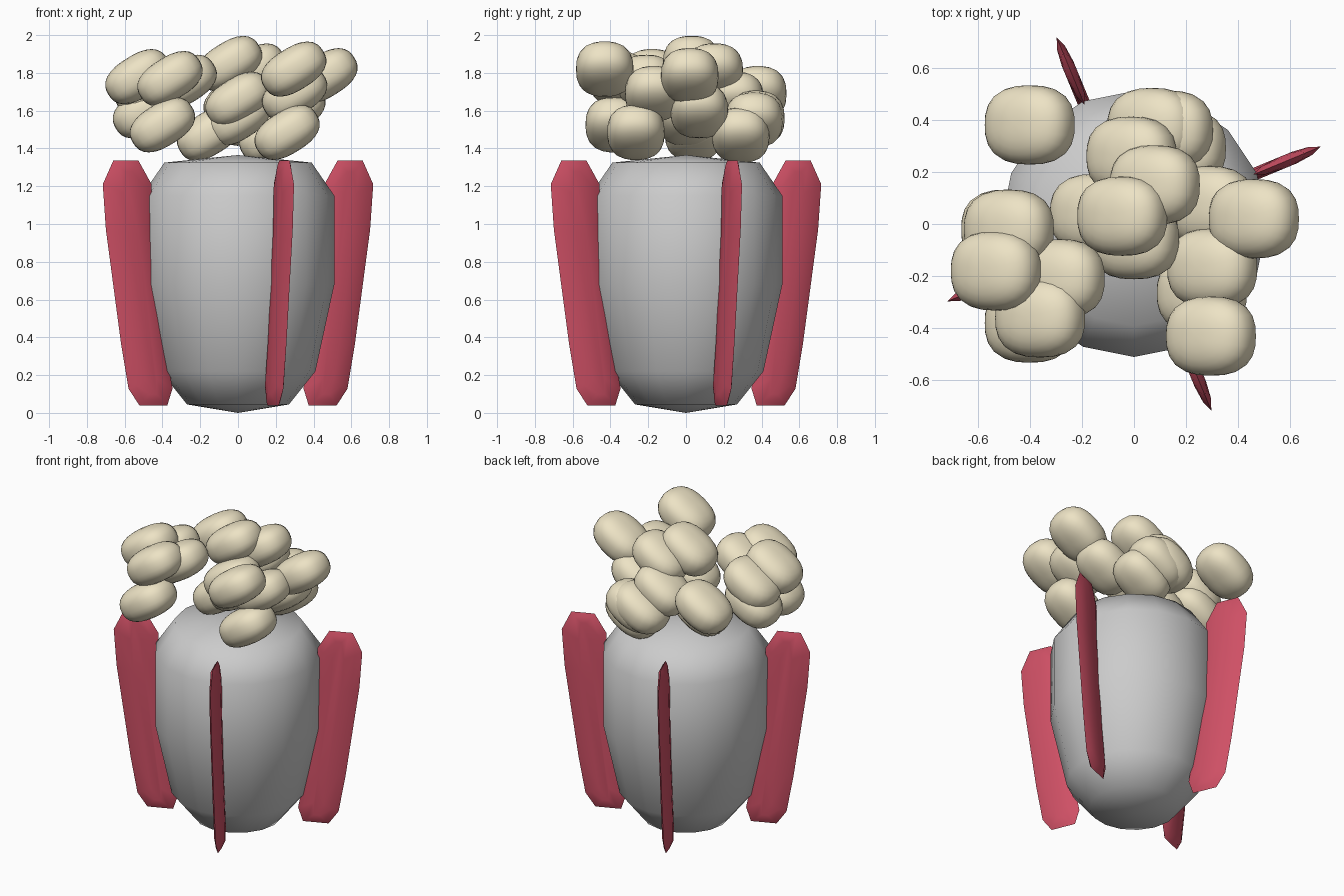
import bpy, bmesh, math
from mathutils import Matrix

if "Cube" in bpy.data.objects:
    bpy.data.objects.remove(bpy.data.objects["Cube"])


def material(name, color):
    m = bpy.data.materials.new(name)
    m.diffuse_color = color
    m.use_nodes = True
    m.node_tree.nodes["Principled BSDF"].inputs["Base Color"].default_value = m.diffuse_color
    return m


def finish(name, bm, mat=None, angle=60):
    bmesh.ops.recalc_face_normals(bm, faces=bm.faces)
    me = bpy.data.meshes.new(name)
    bm.to_mesh(me)
    bm.free()
    ob = bpy.data.objects.new(name, me)
    bpy.context.collection.objects.link(ob)
    if mat:
        me.materials.append(mat)
    bpy.ops.object.select_all(action='DESELECT')
    ob.select_set(True)
    bpy.context.view_layer.objects.active = ob
    bpy.ops.object.shade_smooth_by_angle(angle=math.radians(angle))
    return ob


def bridge(bm, a, b):
    n = len(a)
    for i in range(n):
        j = (i + 1) % n
        bm.faces.new((a[i], a[j], b[j], b[i]))


red = material("red", (0.62, 0.08, 0.13, 1))
cream = material("cream", (0.85, 0.77, 0.56, 1))

# Body: sixteen-sided barrel, narrower at the foot, shallow domed ends
profile = [(0.27, 0.045), (0.41, 0.22), (0.51, 0.68), (0.51, 1.15), (0.39, 1.325)]
bm = bmesh.new()
rings = []
for r, z in profile:
    rings.append([bm.verts.new((r * math.cos(k * math.pi / 8), r * math.sin(k * math.pi / 8), z))
                  for k in range(16)])
for a, b in zip(rings, rings[1:]):
    bridge(bm, a, b)
for ring, z in ((rings[0], 0.0), (rings[-1], 1.365)):
    tip = bm.verts.new((0, 0, z))
    for k in range(16):
        bm.faces.new((ring[k], ring[(k + 1) % 16], tip))
finish("body", bm)

# Fins: swept plates with a lens-shaped section, four around the body
outline = [(0.57, 1.335), (0.715, 1.335), (0.775, 1.21), (0.757, 0.97), (0.67, 0.365),
           (0.627, 0.127), (0.565, 0.04), (0.405, 0.04), (0.375, 0.13), (0.42, 0.365),
           (0.49, 0.97), (0.495, 1.21)]


def fin_ring(bm, inset, y):
    verts = []
    for r, z in outline:
        mid = 0.5 + 0.13 * min(max((z - 0.05) / 1.1, 0), 1)   # spine of the plate
        verts.append(bm.verts.new((mid + (r - mid) * (1 - inset), y,
                                   0.69 + (z - 0.69) * (1 - 0.12 * inset))))
    return verts


for i in range(4):
    bm = bmesh.new()
    edge = fin_ring(bm, 0, 0)
    for s in (-1, 1):
        mid = fin_ring(bm, 0.3, 0.017 * s)
        top = fin_ring(bm, 0.75, 0.024 * s)
        bridge(bm, edge, mid)
        bridge(bm, mid, top)
        bm.faces.new(top)
    bm.transform(Matrix.Rotation(math.radians(22.5 + 90 * i), 4, 'Z'))
    finish(f"fin_{i + 1}", bm, red)

# Pebbles: rounded lozenges, all tilted the same way, heaped above the body
spots = [(-.40, .38, 1.69), (-.48, -.02, 1.72), (-.49, -.02, 1.60), (-.53, -.18, 1.78),
         (-.36, -.36, 1.77), (-.40, -.38, 1.525), (-.285, -.21, 1.75), (.295, -.43, 1.82),
         (.46, .02, 1.785), (.30, -.17, 1.69), (.26, -.265, 1.485), (-.045, .03, 1.85),
         (.08, .15, 1.81), (-.01, .26, 1.66), (.07, .37, 1.56), (.13, .36, 1.55),
         (.18, .29, 1.47), (.29, .07, 1.60), (-.15, .04, 1.48), (0, -.06, 1.66),
         (0, 0, 1.56)]
tilt = Matrix.Rotation(math.radians(-32), 4, 'Y')
for i, spot in enumerate(spots):
    bm = bmesh.new()
    bmesh.ops.create_uvsphere(bm, u_segments=24, v_segments=16, radius=1)
    for v in bm.verts:
        v.co /= sum(abs(c) ** 2.5 for c in v.co) ** 0.4
    bm.transform(Matrix.Translation(spot) @ tilt @ Matrix.Diagonal((0.183, 0.152, 0.113, 1)))
    finish(f"pebble_{i + 1}", bm, cream)
